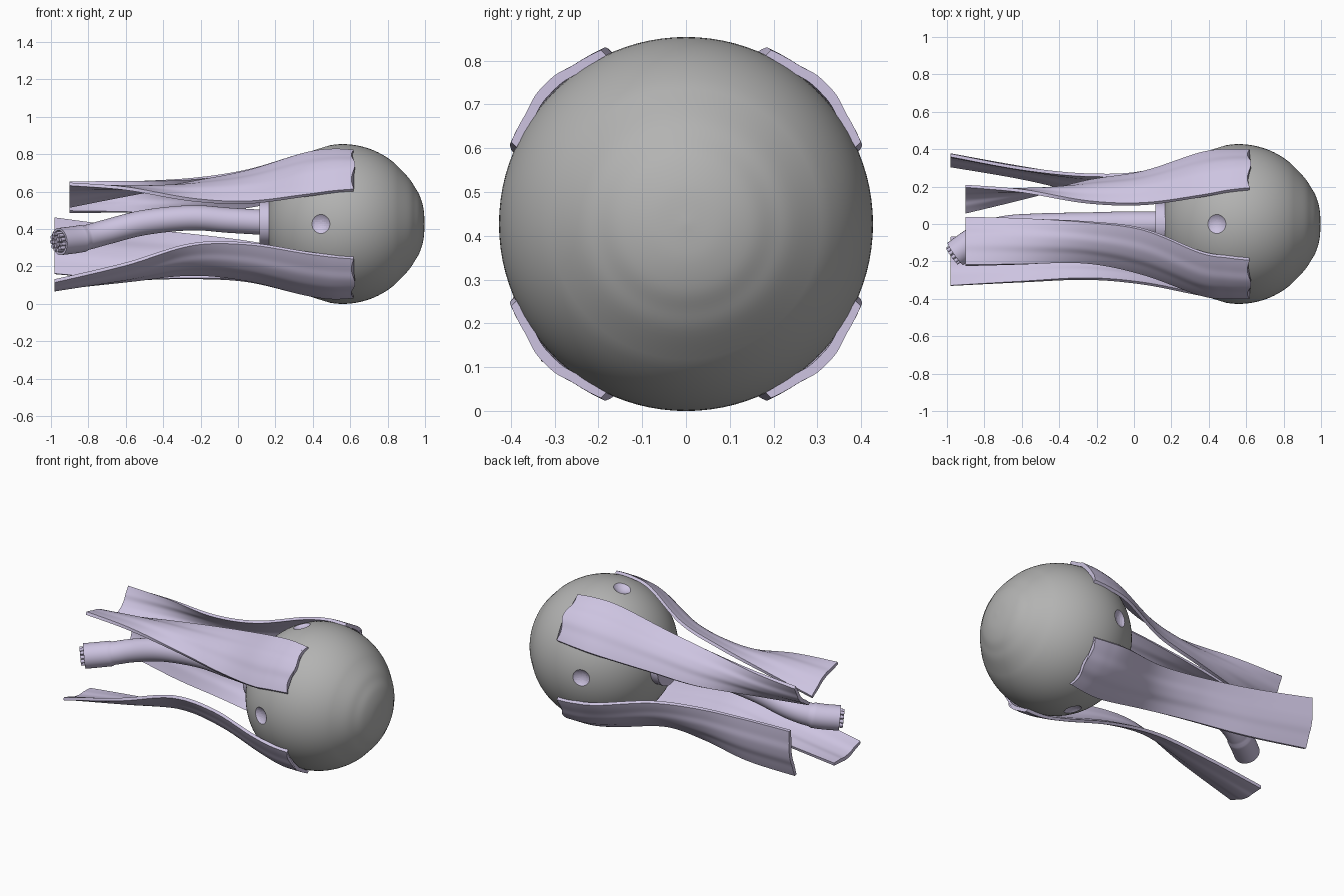
import bpy, math
from mathutils import Vector

if "Cube" in bpy.data.objects:
    bpy.data.objects.remove(bpy.data.objects["Cube"])

def material(name, rgb):
    m = bpy.data.materials.new(name)
    m.diffuse_color = (*rgb, 1)
    m.use_nodes = True
    m.node_tree.nodes["Principled BSDF"].inputs["Base Color"].default_value = m.diffuse_color
    return m

GREY = material("grey", (0.45, 0.45, 0.445))
LILAC = material("lilac", (0.61, 0.55, 0.75))
CZ = 0.427   # height of the main axis
R = 0.427    # eyeball radius
CX = 0.56    # eyeball centre

def smooth(ob, angle=40):
    bpy.ops.object.select_all(action='DESELECT')
    ob.select_set(True)
    bpy.context.view_layer.objects.active = ob
    bpy.ops.object.shade_smooth_by_angle(angle=math.radians(angle))

def loft(name, rings, mats, angle=40):
    """Skin closed rings of equal size and cap both ends."""
    n = len(rings[0])
    verts = [p for r in rings for p in r]
    faces = [(i*n + j, i*n + (j+1) % n, (i+1)*n + (j+1) % n, (i+1)*n + j)
             for i in range(len(rings)-1) for j in range(n)]
    faces += [tuple(range(n))[::-1], tuple(range(len(verts)-n, len(verts)))]
    me = bpy.data.meshes.new(name)
    me.from_pydata([tuple(v) for v in verts], [], faces)
    for m in mats:
        me.materials.append(m)
    ob = bpy.data.objects.new(name, me)
    bpy.context.collection.objects.link(ob)
    bpy.context.view_layer.objects.active = ob
    ob.select_set(True)
    bpy.ops.object.mode_set(mode='EDIT')
    bpy.ops.mesh.select_all(action='SELECT')
    bpy.ops.mesh.normals_make_consistent(inside=False)
    bpy.ops.object.mode_set(mode='OBJECT')
    smooth(ob, angle)
    return ob

def spline(pts, steps):
    """Catmull-Rom through tuples of any length."""
    out = []
    for i in range(len(pts)-1):
        p0, p1 = pts[max(i-1, 0)], pts[i]
        p2, p3 = pts[i+1], pts[min(i+2, len(pts)-1)]
        for k in range(steps):
            t = k/steps
            out.append(tuple(0.5*(2*b + (c-a)*t + (2*a-5*b+4*c-d)*t*t + (3*b-a-3*c+d)*t**3)
                             for a, b, c, d in zip(p0, p1, p2, p3)))
    out.append(tuple(pts[-1]))
    return out

def circle(c, r, u, v, n):
    return [Vector(c) + r*(math.cos(2*math.pi*k/n)*u + math.sin(2*math.pi*k/n)*v) for k in range(n)]

X, Y, Z = Vector((1, 0, 0)), Vector((0, 1, 0)), Vector((0, 0, 1))

# Eyeball: sphere, slightly flat at the back, blending into a cornea bulge at +x
t_end = math.asin(0.32/R)
profile = []
for k in range(45):
    t = math.pi - 0.02 - (math.pi - 0.02 - t_end)*k/44
    profile.append((CX + (R if t < math.pi/2 else 0.41)*math.cos(t), R*math.sin(t)))
cornea = spline([profile[-2], profile[-1], (0.912, 0.247), (0.945, 0.198), (0.973, 0.148),
                 (0.992, 0.08), (0.998, 0.004)], 5)
profile += cornea[6:]
eyeball = loft("eyeball", [circle((x, 0, CZ), r, Y, Z, 96) for x, r in profile], [GREY, LILAC])

# Four shallow round dimples around the back half
for y, z in ((1, 0), (-1, 0), (0, 1), (0, -1)):
    bpy.ops.mesh.primitive_uv_sphere_add(segments=40, ring_count=24, radius=0.08,
                                         location=(0.425, y*0.465, CZ + z*0.465))
    cutter = bpy.context.object
    cutter.name = "dimple_cutter"
    cutter.hide_render = True
    cutter.data.materials.append(GREY)
    cutter.data.materials.append(LILAC)
    for p in cutter.data.polygons:
        p.material_index = 1
    mod = eyeball.modifiers.new("dimple", 'BOOLEAN')
    mod.operation = 'DIFFERENCE'
    mod.solver = 'EXACT'
    mod.object = cutter
    bpy.context.view_layer.objects.active = eyeball
    bpy.ops.object.modifier_apply(modifier=mod.name)
    bpy.data.objects.remove(cutter)
smooth(eyeball, 30)

# Collar where the nerve joins the eyeball
loft("nerve_collar", [circle((x, 0, CZ + 0.005), r, Y, Z, 48)
                      for x, r in ((0.115, 0.117), (0.2, 0.117))], [LILAC])

# Nerve with a thicker sleeve at its free end: x, y, z
path = spline([(0.15, 0, 0.435), (-0.05, 0, 0.447), (-0.25, -0.005, 0.46), (-0.5, -0.01, 0.435),
               (-0.7, -0.025, 0.385), (-0.83, -0.075, 0.35), (-0.955, -0.16, 0.333)], 10)
rings = []
for i, p in enumerate(path):
    a, b = path[max(i-1, 0)], path[min(i+1, len(path)-1)]
    d = (Vector(b) - Vector(a)).normalized()
    u = d.cross(Z).normalized()
    rings.append(circle(p, 0.073 if p[0] < -0.82 else 0.067, u, u.cross(d), 32))
end, w = Vector(path[-1]), u.cross(d)
rings.append(circle(end, 0.06, u, w, 32))
rings.append(circle(end - d*0.02, 0.058, u, w, 32))
loft("nerve", rings, [LILAC])

# Fibre ends sticking out of the nerve
spots = [(0, 0)] + [(0.022, k*math.tau/5) for k in range(5)] + [(0.045, k*math.tau/11) for k in range(11)]
for k, (r, a) in enumerate(spots):
    c = end + r*(math.cos(a)*u + math.sin(a)*w)
    loft(f"nerve_fibre_{k}", [circle(c - d*0.025, 0.0105, u, w, 10),
                              circle(c + d*0.022, 0.0105, u, w, 10)], [LILAC])

# Four strap muscles: x, then (y, z) of one long edge and (y, z) of the other
FRONT = [(0.62, .19, .82, .395, .61), (0.5, .177, .825, .397, .60), (0.35, .15, .803, .378, .58)]
straps = {
    "upper_front_muscle": (-1, 1, [(0.05, -.03, .71, -.27, .545), (-0.25, .01, .65, -.21, .56),
                                   (-0.6, .03, .585, -.215, .62), (-0.9, .035, .525, -.22, .643)]),
    "upper_back_muscle": (1, 1, [(0.05, .11, .715, .28, .52), (-0.25, .12, .67, .23, .49),
                                 (-0.6, .18, .655, .14, .49), (-0.9, .205, .645, .065, .49)]),
    "lower_back_muscle": (1, -1, [(0.05, .12, .12, .28, .33), (-0.25, .17, .135, .265, .37),
                                  (-0.6, .25, .13, .30, .41), (-0.98, .315, .16, .37, .46)]),
    "lower_front_muscle": (-1, -1, [(0.05, -.12, .125, -.32, .32), (-0.25, -.09, .155, -.295, .315),
                                    (-0.6, -.07, .12, -.31, .21), (-0.98, -.07, .08, -.33, .12)]),
}
N = 28
for name, (sy, sz, rest) in straps.items():
    first = [(x, sy*a, CZ + sz*(b - CZ), sy*c, CZ + sz*(e - CZ)) for x, a, b, c, e in FRONT]
    rings = []
    for x, a, b, c, e in spline(first + rest, 8):
        p, q = Vector((x, a, b)), Vector((x, c, e))
        n = X.cross(q - p).normalized() * (sy*sz)
        hug = min(1, max(0, (x + 0.3)/0.6))   # more curved where it lies on the eyeball
        outer, inner = [], []
        for k in range(N + 1):
            s = 2*k/N - 1
            # bowed section with a raised band along the middle
            bow = (0.014 + 0.012*hug)*(1 - s*s) + 0.008*math.exp(-(s/0.4)**4) - 0.003
            m = p.lerp(q, k/N) + n*bow
            # slightly uneven attachment edge
            if x > 0.61:
                m.x += 0.010*math.cos(s*5) - 0.004
            th = 0.012 - 0.003*s*s
            outer.append(m + n*th)
            inner.append(m - n*th)
        rings.append(outer + inner[::-1])
    loft(name, rings, [LILAC])
